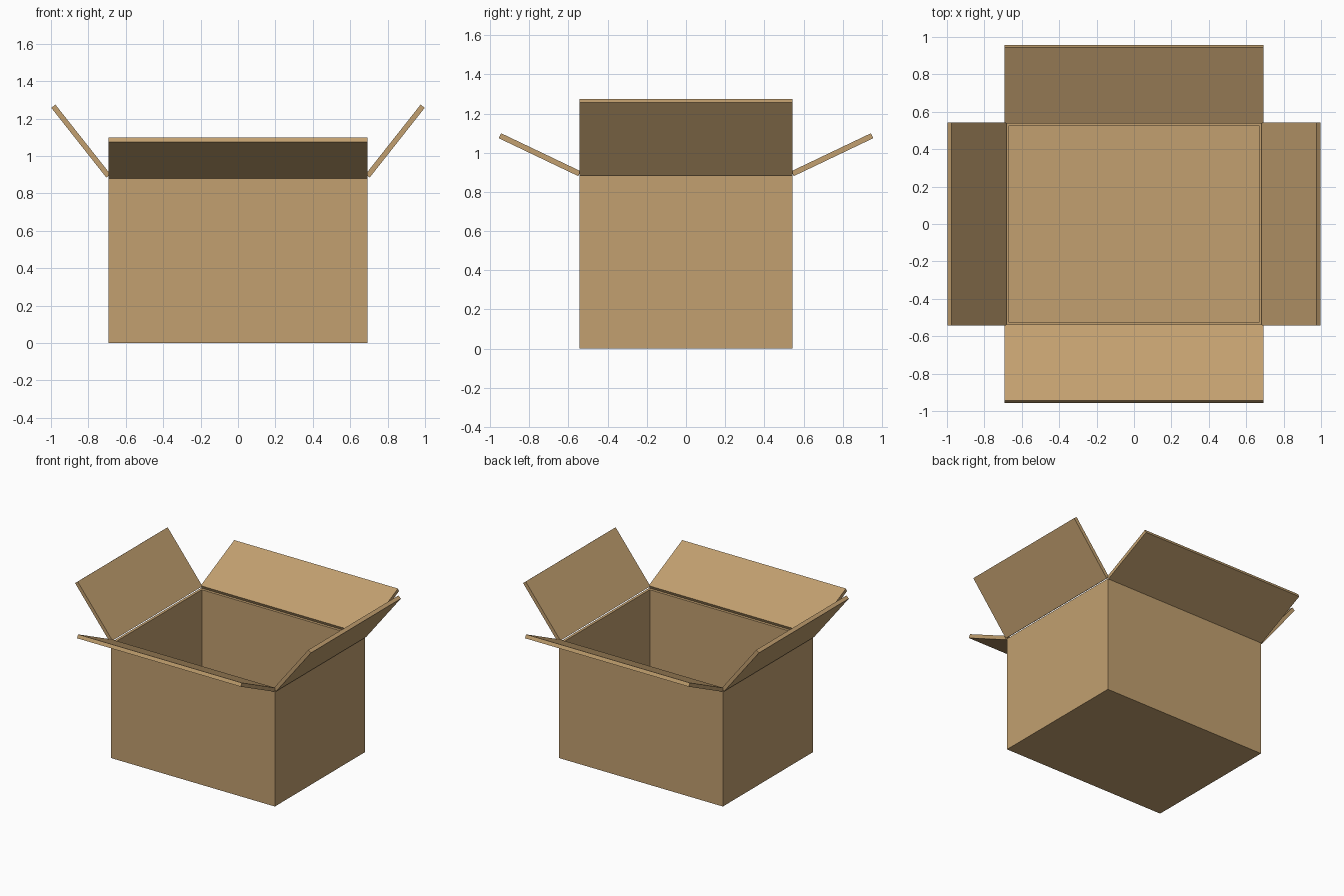
import bpy, bmesh
from math import radians
from mathutils import Matrix, Vector

if "Cube" in bpy.data.objects:
    bpy.data.objects.remove(bpy.data.objects["Cube"])

HX, HY, H = 0.693, 0.544, 0.886   # half width, half depth, wall height
WALL, CARD = 0.03, 0.028          # wall and flap thickness

card = bpy.data.materials.new("cardboard")
card.diffuse_color = (0.54, 0.35, 0.16, 1)
card.use_nodes = True
card.node_tree.nodes["Principled BSDF"].inputs["Base Color"].default_value = card.diffuse_color


def finish(name, bm):
    bmesh.ops.recalc_face_normals(bm, faces=bm.faces)
    mesh = bpy.data.meshes.new(name)
    bm.to_mesh(mesh)
    bm.free()
    mesh.materials.append(card)
    ob = bpy.data.objects.new(name, mesh)
    bpy.context.collection.objects.link(ob)
    return ob


def block(size, centre):
    bm = bmesh.new()
    bmesh.ops.create_cube(bm, size=1)
    bmesh.ops.scale(bm, vec=size, verts=bm.verts)
    bmesh.ops.translate(bm, vec=centre, verts=bm.verts)
    return bm


# Open box: inset the top face, then push it down to leave walls and a floor
bm = block((2 * HX, 2 * HY, H), (0, 0, H / 2))
top = max(bm.faces, key=lambda f: f.calc_center_median().z)
bmesh.ops.inset_region(bm, faces=[top], thickness=WALL)
inner = bmesh.ops.extrude_face_region(bm, geom=[top])
verts = [v for v in inner["geom"] if isinstance(v, bmesh.types.BMVert)]
bmesh.ops.translate(bm, vec=(0, 0, WALL - H), verts=verts)
if top.is_valid:
    bmesh.ops.delete(bm, geom=[top], context='FACES_ONLY')
finish("box_body", bm)


# Flaps: a card hinged on the rim, tilted up, then turned to its side
def flap(name, hinge, length, width, tilt, turn):
    bm = block((length, width, CARD), (length / 2, 0, 0))
    bm.transform(Matrix.Rotation(radians(turn), 4, 'Z')
                 @ Matrix.Translation((hinge, 0, 0.893))
                 @ Matrix.Rotation(radians(-tilt), 4, 'Y'))
    finish(name, bm)


for name, turn in (("right_flap", 0), ("left_flap", 180)):
    flap(name, HX, 0.475, 2 * HY, 51.7, turn)
for name, turn in (("back_flap", 90), ("front_flap", 270)):
    flap(name, HY, 0.45, 2 * HX, 25.5, turn)
